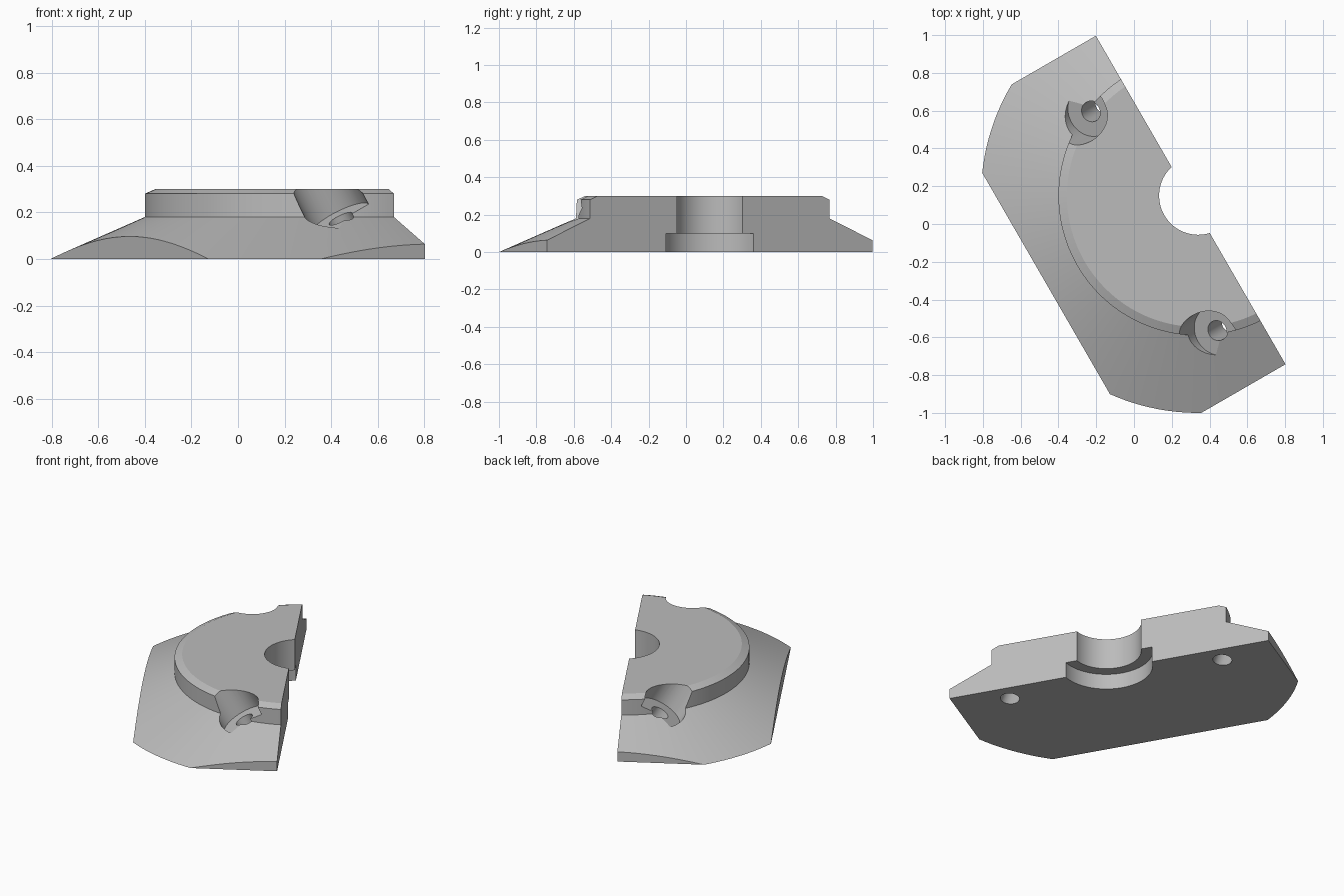
import bpy, bmesh, math
from math import radians
from mathutils import Matrix

if "Cube" in bpy.data.objects:
    bpy.data.objects.remove(bpy.data.objects["Cube"], do_unlink=True)

# Local frame: origin on the bore axis, X runs away from the straight cut face
CUT, OUTER, HALF_LENGTH = 0.046, 0.93, 1.004
TILT = radians(30)

steel = bpy.data.materials.new("plain grey")
steel.use_nodes = True
grey = (0.5, 0.5, 0.5, 1)
steel.diffuse_color = grey
steel.node_tree.nodes["Principled BSDF"].inputs["Base Color"].default_value = grey


def add_object(name, bm):
    bmesh.ops.recalc_face_normals(bm, faces=bm.faces)
    mesh = bpy.data.meshes.new(name)
    bm.to_mesh(mesh)
    bm.free()
    mesh.materials.append(steel)
    obj = bpy.data.objects.new(name, mesh)
    bpy.context.collection.objects.link(obj)
    return obj


def tilted_cylinder(name, radius, low, high, side):
    """Cylinder on a screw axis, from low to high along it."""
    place = (Matrix.Translation((0.27, side * 0.669, 0.173))
             @ Matrix.Rotation(TILT, 4, 'Y')
             @ Matrix.Translation((0, 0, (low + high) / 2)))
    bm = bmesh.new()
    bmesh.ops.create_cone(bm, cap_ends=True, segments=64, radius1=radius,
                          radius2=radius, depth=high - low, matrix=place)
    return add_object(name, bm)


def apply_boolean(target, cutter, operation):
    mod = target.modifiers.new("cut", 'BOOLEAN')
    mod.object, mod.operation, mod.solver = cutter, operation, 'EXACT'
    cutter.hide_render = True
    bpy.context.view_layer.objects.active = target
    bpy.ops.object.modifier_apply(modifier=mod.name)
    bpy.data.objects.remove(cutter, do_unlink=True)


# Turned body: stepped bore, conical flange, raised boss with chamfer
profile = [(0.207, 0.1), (0.275, 0.1), (0.275, 0), (1.15, 0),
           (0.74, 0.18), (0.74, 0.28), (0.695, 0.3), (0.207, 0.3)]
bm = bmesh.new()
verts = [bm.verts.new((r, 0, z)) for r, z in profile]
edges = [bm.edges.new((a, b)) for a, b in zip(verts, verts[1:] + verts[:1])]
bmesh.ops.spin(bm, geom=verts + edges, cent=(0, 0, 0), axis=(0, 0, 1),
               angle=math.tau, steps=160, use_merge=True)
bmesh.ops.remove_doubles(bm, verts=bm.verts, dist=1e-5)
body = add_object("clamp_body", bm)

# Straight cuts: inner face, outer side and both ends
bm = bmesh.new()
bmesh.ops.create_cube(bm, size=1, matrix=Matrix.Translation(((CUT + OUTER) / 2, 0, 0))
                      @ Matrix.Diagonal((OUTER - CUT, 2 * HALF_LENGTH, 2, 1)))
apply_boolean(body, add_object("trim_block", bm), 'INTERSECT')

# Slanted screw holes with flat-bottomed head pockets
for side in (-1, 1):
    apply_boolean(body, tilted_cylinder("head_pocket", 0.135, 0, 0.5, side), 'DIFFERENCE')
    apply_boolean(body, tilted_cylinder("screw_hole", 0.055, -0.5, 0.2, side), 'DIFFERENCE')

# Turn into place and shade
body.data.transform(Matrix.Translation((0.34, 0.15, 0)) @ Matrix.Rotation(radians(210), 4, 'Z'))
body.select_set(True)
bpy.context.view_layer.objects.active = body
bpy.ops.object.shade_smooth_by_angle(angle=radians(15))
